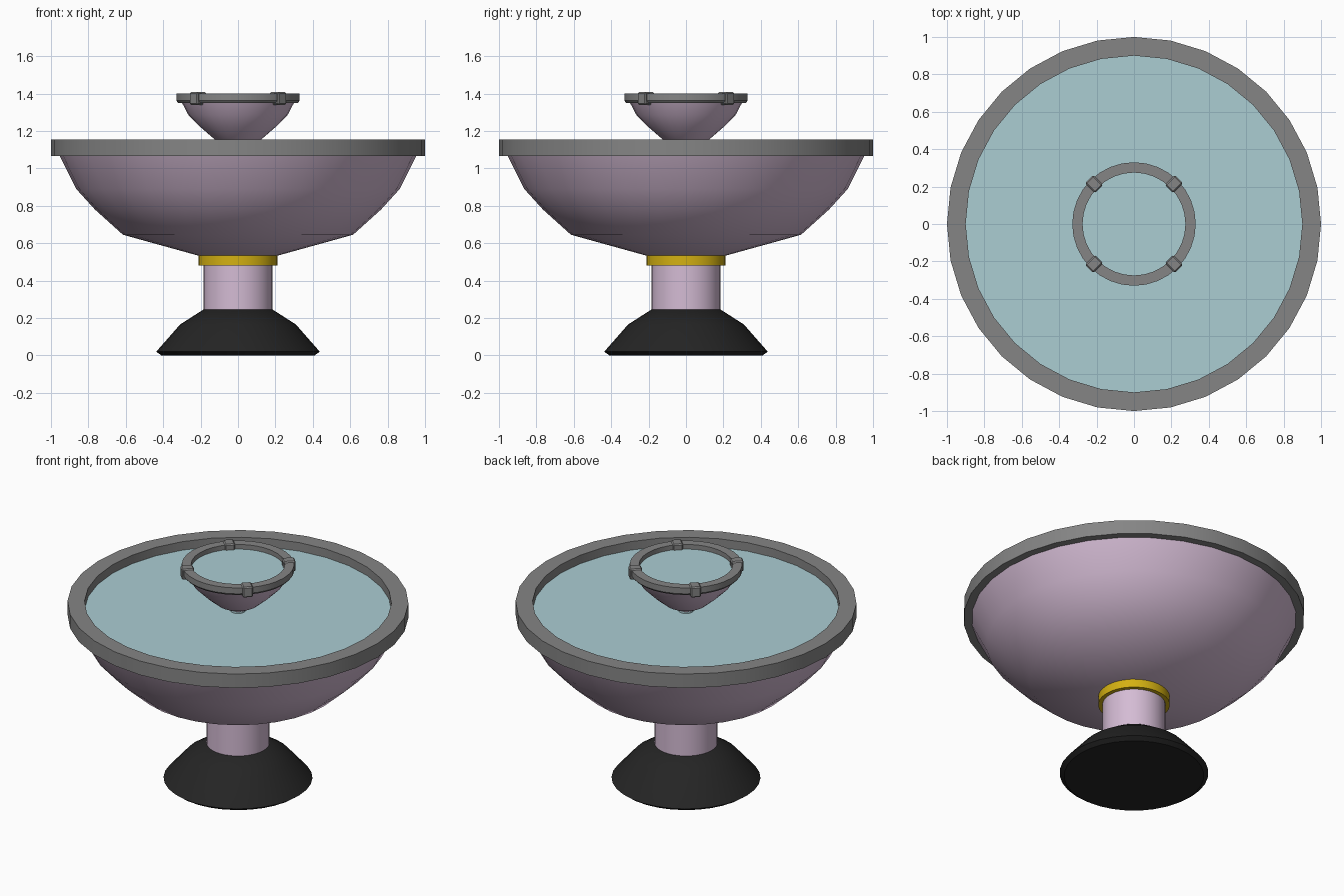
import bpy, bmesh, math
from mathutils import Matrix

if "Cube" in bpy.data.objects:
    bpy.data.objects.remove(bpy.data.objects["Cube"])


def material(name, rgb):
    m = bpy.data.materials.new(name)
    m.diffuse_color = (*rgb, 1)
    m.use_nodes = True
    m.node_tree.nodes["Principled BSDF"].inputs["Base Color"].default_value = m.diffuse_color
    return m


LILAC = material("lilac stone", (0.66, 0.50, 0.66))
GREY = material("grey trim", (0.235, 0.235, 0.235))
WATER = material("water blue", (0.41, 0.61, 0.65))
GOLD = material("gold", (0.66, 0.44, 0.006))
BLACK = material("black base", (0.018, 0.018, 0.018))


def finish(bm, name, mat, angle):
    bmesh.ops.recalc_face_normals(bm, faces=bm.faces)
    me = bpy.data.meshes.new(name)
    bm.to_mesh(me)
    bm.free()
    ob = bpy.data.objects.new(name, me)
    bpy.context.collection.objects.link(ob)
    me.materials.append(mat)
    if angle:
        bpy.ops.object.select_all(action='DESELECT')
        ob.select_set(True)
        bpy.context.view_layer.objects.active = ob
        bpy.ops.object.shade_smooth_by_angle(angle=math.radians(angle))
    return ob


def lathe(name, profile, mat, ring=False, sides=32, angle=35):
    """Turn an (r, z) profile round z; ring joins last to first, otherwise ends are capped."""
    bm = bmesh.new()
    loops = []
    for r, z in profile:
        loops.append([bm.verts.new((r * math.cos(math.tau * i / sides),
                                    r * math.sin(math.tau * i / sides), z))
                      for i in range(sides)])
    pairs = list(zip(loops, loops[1:]))
    if ring:
        pairs.append((loops[-1], loops[0]))
    else:
        bm.faces.new(loops[0])
        bm.faces.new(loops[-1])
    for a, b in pairs:
        for i in range(sides):
            j = (i + 1) % sides
            bm.faces.new((a[i], a[j], b[j], b[i]))
    return finish(bm, name, mat, angle)


# Foot, column and collar
lathe("base", [(0.41, 0), (0.437, 0.02), (0.31, 0.165), (0.185, 0.245)], BLACK)
lathe("column", [(0.185, 0.24), (0.185, 0.5)], LILAC)
lathe("collar", [(0.21, 0.48), (0.21, 0.535)], GOLD)

# Large bowl with rim and water
lathe("large_bowl", [(0.20, 0.53), (0.615, 0.645), (0.765, 0.78), (0.865, 0.89),
                     (0.955, 1.07)], LILAC, angle=45)
lathe("large_rim", [(0.90, 1.065), (1.0, 1.065), (1.0, 1.155), (0.90, 1.155)], GREY, ring=True)
lathe("large_water", [(0.905, 1.09), (0.905, 1.10)], WATER)

# Small bowl on a short stem
lathe("stem", [(0.043, 1.095), (0.043, 1.13)], WATER)
lathe("small_bowl", [(0.05, 1.115), (0.125, 1.155), (0.20, 1.22), (0.265, 1.285),
                     (0.302, 1.355)], LILAC, angle=45)
lathe("small_rim", [(0.275, 1.35), (0.32, 1.35), (0.33, 1.362), (0.33, 1.40),
                    (0.275, 1.40)], GREY, ring=True)
lathe("small_water", [(0.28, 1.36), (0.28, 1.37)], WATER)

# Four clips on the small rim
for k in range(4):
    bm = bmesh.new()
    bmesh.ops.create_cube(bm, size=1, matrix=Matrix.Rotation(math.radians(45 + 90 * k), 4, 'Z')
                          @ Matrix.Translation((0.302, 0, 1.373))
                          @ Matrix.Diagonal((0.074, 0.062, 0.068, 1)))
    bmesh.ops.bevel(bm, geom=bm.edges[:], offset=0.007, segments=1, affect='EDGES')
    finish(bm, f"rim_clip_{k + 1}", GREY, 0)
